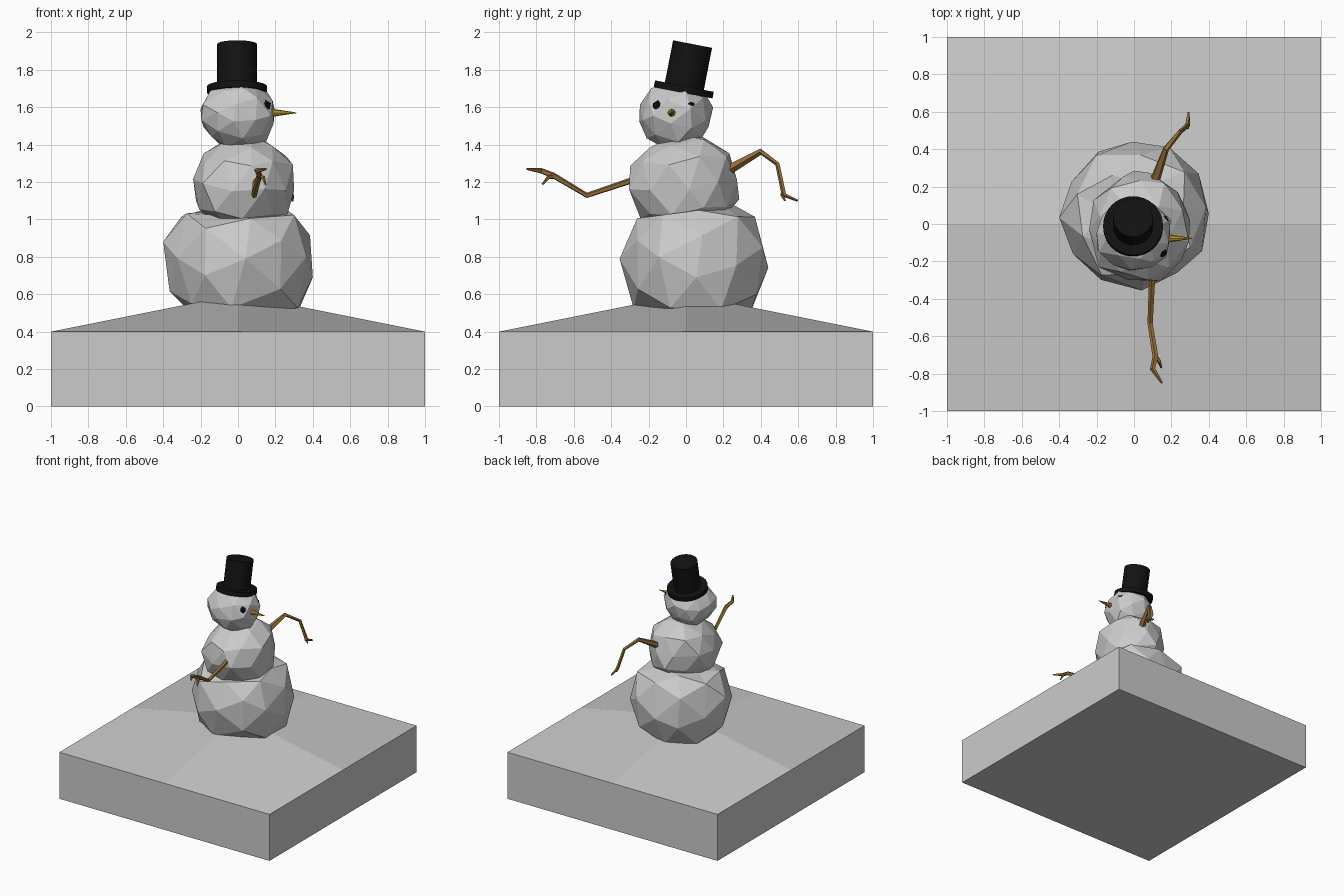
import bpy, bmesh, math, random
from mathutils import Vector, Matrix

if "Cube" in bpy.data.objects:
    bpy.data.objects.remove(bpy.data.objects["Cube"])

random.seed(4)


def material(name, rgb):
    m = bpy.data.materials.new(name)
    m.diffuse_color = (*rgb, 1)
    m.use_nodes = True
    m.node_tree.nodes["Principled BSDF"].inputs["Base Color"].default_value = m.diffuse_color
    return m


black = material("black", (0.006, 0.006, 0.006))
wood = material("wood", (0.30, 0.16, 0.04))
orange = material("orange", (0.55, 0.30, 0.02))


def add_object(name, bm, mat=None):
    bmesh.ops.recalc_face_normals(bm, faces=bm.faces)
    mesh = bpy.data.meshes.new(name)
    bm.to_mesh(mesh)
    bm.free()
    ob = bpy.data.objects.new(name, mesh)
    bpy.context.collection.objects.link(ob)
    if mat:
        mesh.materials.append(mat)
    return ob


def snowball(name, lo, hi, jitter=0.06, shape=None):
    """Lumpy faceted ball fitted to a bounding box."""
    bm = bmesh.new()
    bmesh.ops.create_icosphere(bm, subdivisions=2, radius=1)
    turn = Matrix.Rotation(random.uniform(0, 6), 4, (0.3, 0.5, 1))
    for v in bm.verts:
        v.co = turn @ v.co + Vector([random.uniform(-jitter, jitter) for _ in range(3)])
    for i in range(3):
        a = min(v.co[i] for v in bm.verts)
        b = max(v.co[i] for v in bm.verts)
        for v in bm.verts:
            v.co[i] = lo[i] + (v.co[i] - a) / (b - a) * (hi[i] - lo[i])
    if shape:
        for v in bm.verts:
            shape(v)
    return add_object(name, bm)


def branch(name, points, radii, sides=5):
    """Tapered twig through a few points."""
    bm = bmesh.new()
    pts = [Vector(p) for p in points]
    rings = []
    for i, p in enumerate(pts):
        d = (pts[min(i + 1, len(pts) - 1)] - pts[max(i - 1, 0)]).normalized()
        u = d.cross(Vector((1, 0, 0.2))).normalized()
        w = d.cross(u)
        rings.append([bm.verts.new(p + radii[i] * (u * math.cos(t) + w * math.sin(t)))
                      for t in [2 * math.pi * k / sides for k in range(sides)]])
    for a, b in zip(rings, rings[1:]):
        for k in range(sides):
            n = (k + 1) % sides
            bm.faces.new((a[k], a[n], b[n], b[k]))
    bm.faces.new(rings[0])
    bm.faces.new(rings[-1])
    return add_object(name, bm, wood)


# Ground block with a raised middle
bm = bmesh.new()
top = [[bm.verts.new((x, y, 0.6 if x == y == 0 else 0.4)) for x in (-1, 0, 1)] for y in (-1, 0, 1)]
for j in range(2):
    for i in range(2):
        bm.faces.new((top[j][i], top[j][i + 1], top[j + 1][i + 1], top[j + 1][i]))
rim = [e for e in bm.edges if e.is_boundary]
walls = bmesh.ops.extrude_edge_only(bm, edges=rim)["geom"]
for v in walls:
    if isinstance(v, bmesh.types.BMVert):
        v.co.z = 0
bmesh.ops.holes_fill(bm, edges=[e for e in bm.edges if e.is_boundary], sides=0)
add_object("snowy_ground", bm)


# Body, with the lowest ball pressed flat on top
def flatten(v):
    v.co.z = max(min(v.co.z, 1.04 + 0.13 * v.co.y), 0.5)


snowball("lower_ball", (-0.4, -0.355, 0.35), (0.4, 0.44, 1.2), 0.04, flatten)
snowball("middle_ball", (-0.24, -0.305, 0.93), (0.3, 0.285, 1.46))
snowball("head", (-0.2, -0.25, 1.38), (0.195, 0.145, 1.74))

# Tilted hat
tilt = Matrix.Translation((-0.005, -0.012, 1.695)) @ Matrix.Rotation(math.radians(-11), 4, 'X')
for name, r, h, z in (("hat_brim", 0.16, 0.036, 0), ("hat_crown", 0.106, 0.25, 0.122)):
    bm = bmesh.new()
    bmesh.ops.create_cone(bm, cap_ends=True, segments=32, radius1=r, radius2=r, depth=h,
                          matrix=tilt @ Matrix.Translation((0, 0, z)))
    add_object(name, bm, black)

# Eyes
for name, pos in (("eye_left", (0.158, 0.018, 1.607)), ("eye_right", (0.148, -0.15, 1.607))):
    bm = bmesh.new()
    bmesh.ops.create_icosphere(bm, subdivisions=1, radius=0.031, matrix=Matrix.Translation(pos))
    add_object(name, bm, black)

# Nose
bm = bmesh.new()
bmesh.ops.create_cone(bm, cap_ends=True, segments=8, radius1=0.026, radius2=0.002, depth=0.16,
                      matrix=Matrix.Translation((0.232, -0.077, 1.57)) @ Matrix.Rotation(math.pi / 2, 4, 'Y'))
add_object("nose", bm, orange)

# Arms with forked ends
branch("right_arm",
       [(0.1, -0.24, 1.225), (0.087, -0.53, 1.128), (0.115, -0.71, 1.235), (0.1, -0.775, 1.26), (0.15, -0.85, 1.27)],
       [0.018, 0.015, 0.016, 0.015, 0.006])
branch("right_arm_twig",
       [(0.113, -0.7, 1.23), (0.135, -0.735, 1.225), (0.147, -0.768, 1.187)],
       [0.013, 0.011, 0.005])
branch("left_arm",
       [(0.1, 0.2, 1.25), (0.17, 0.4, 1.362), (0.245, 0.49, 1.295), (0.285, 0.525, 1.13), (0.292, 0.598, 1.1)],
       [0.03, 0.017, 0.013, 0.014, 0.006])
branch("left_arm_twig",
       [(0.275, 0.52, 1.16), (0.285, 0.515, 1.13), (0.293, 0.53, 1.1)],
       [0.01, 0.01, 0.005])
